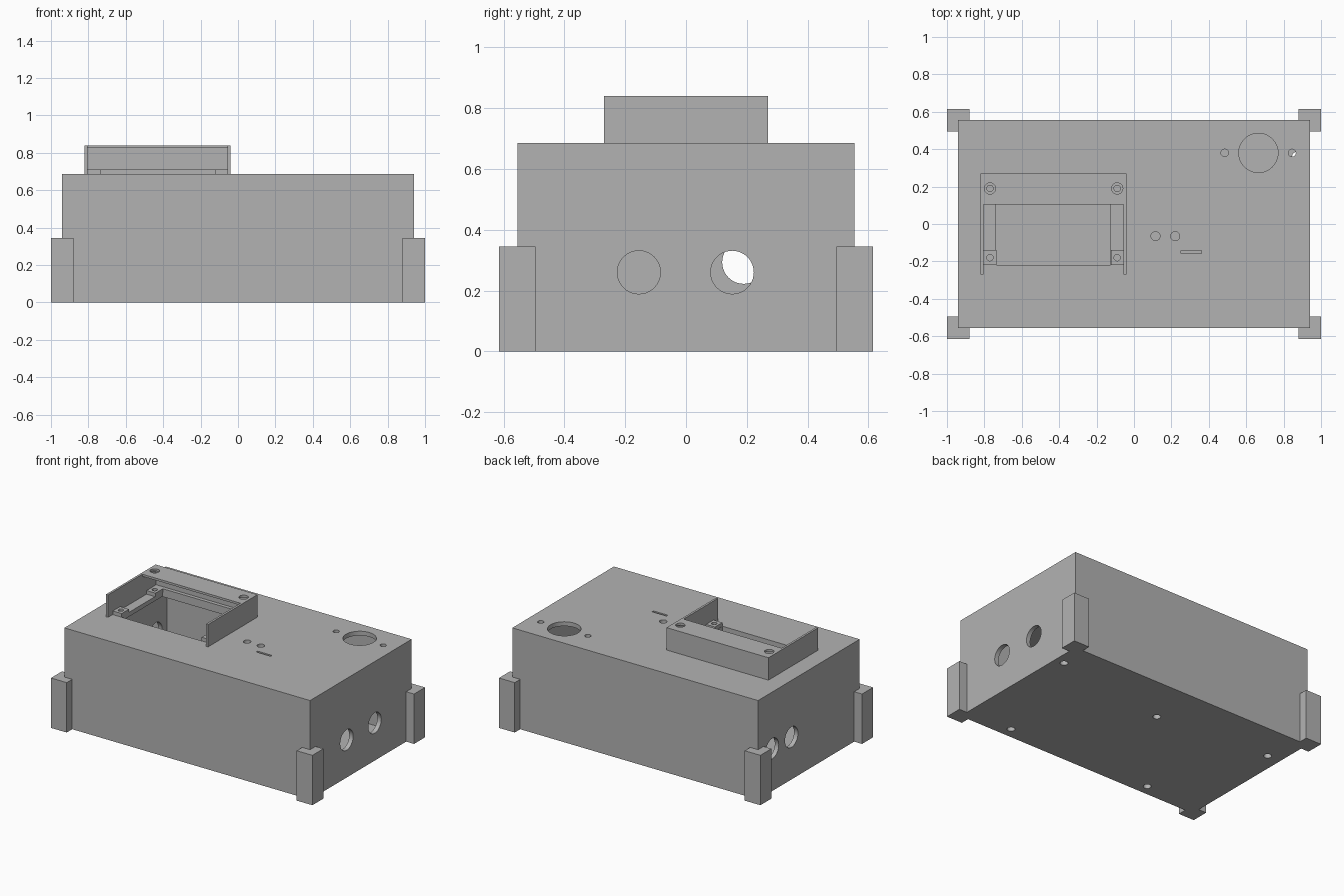
import bpy
import bmesh
from mathutils import Matrix, Vector

cube = bpy.data.objects.get("Cube")
if cube:
    bpy.data.objects.remove(cube, do_unlink=True)

grey = bpy.data.materials.new("plain grey")
grey.use_nodes = True
colour = (0.45, 0.45, 0.45, 1)
grey.diffuse_color = colour
grey.node_tree.nodes["Principled BSDF"].inputs["Base Color"].default_value = colour


def add_block(bm, x, y, z):
    """Box from (min, max) pairs."""
    size = Vector((x[1] - x[0], y[1] - y[0], z[1] - z[0]))
    mid = Vector((sum(x), sum(y), sum(z))) / 2
    bmesh.ops.create_cube(bm, size=1, matrix=Matrix.Translation(mid) @ Matrix.Diagonal(size.to_4d()))


def add_rod(bm, centre, radius, length, axis="Z"):
    turn = Matrix.Rotation(1.5707963, 4, "Y") if axis == "X" else Matrix()
    bmesh.ops.create_cone(bm, cap_ends=True, segments=40, radius1=radius, radius2=radius,
                          depth=length, matrix=Matrix.Translation(centre) @ turn)


def finish(name, bm):
    bmesh.ops.recalc_face_normals(bm, faces=bm.faces[:])
    mesh = bpy.data.meshes.new(name)
    bm.to_mesh(mesh)
    bm.free()
    mesh.materials.append(grey)
    obj = bpy.data.objects.new(name, mesh)
    bpy.context.collection.objects.link(obj)
    return obj


def cut(obj, bm):
    """Subtract a bmesh of separate solids, then discard it."""
    tool = finish("cutter", bm)
    tool.hide_render = True
    mod = obj.modifiers.new("cut", "BOOLEAN")
    mod.operation, mod.solver, mod.object = "DIFFERENCE", "EXACT", tool
    bpy.context.view_layer.objects.active = obj
    bpy.ops.object.modifier_apply(modifier=mod.name)
    bpy.data.objects.remove(tool, do_unlink=True)


def smooth_rims(obj):
    bpy.ops.object.select_all(action="DESELECT")
    obj.select_set(True)
    bpy.context.view_layer.objects.active = obj
    bpy.ops.object.shade_smooth_by_angle()


HX, HY, TOP, WALL = 0.94, 0.555, 0.685, 0.03

# Hollow enclosure
bm = bmesh.new()
add_block(bm, (-HX, HX), (-HY, HY), (0, TOP))
case = finish("enclosure", bm)
bm = bmesh.new()
add_block(bm, (WALL - HX, HX - WALL), (WALL - HY, HY - WALL), (WALL, TOP - WALL))
cut(case, bm)

# Openings in the lid, side walls and floor
bm = bmesh.new()
for x, y, r in [(0.665, 0.38, 0.105), (0.485, 0.38, 0.02), (0.845, 0.38, 0.02),
                (0.115, -0.065, 0.024), (0.22, -0.065, 0.024)]:
    add_rod(bm, (x, y, TOP), r, 0.1)
add_block(bm, (0.25, 0.36), (-0.158, -0.143), (0.6, 0.75))
add_block(bm, (-0.74, -0.125), (-0.22, 0.23), (0.6, 0.75))
for x, y, z in [(HX, -0.155, 0.26), (HX, 0.152, 0.26), (-HX, 0.19, 0.293), (-HX, 0.4, 0.293)]:
    add_rod(bm, (x, y, z), 0.071, 0.1, "X")
for x, y in [(0, 0.22), (0.87, 0.36), (0.595, -0.48), (-0.51, -0.48), (-0.84, 0.29)]:
    add_rod(bm, (x, y, 0), 0.025, 0.1)
cut(case, bm)
smooth_rims(case)

# L-shaped feet wrapped around the corners
outline = [(1, 0.615), (0.88, 0.615), (0.88, HY), (HX, HY), (HX, 0.495), (1, 0.495)]
for sx, side in [(-1, "right"), (1, "left")]:
    for sy, end in [(-1, "front"), (1, "back")]:
        bm = bmesh.new()
        base = bm.faces.new([bm.verts.new((sx * x, sy * y, 0)) for x, y in outline])
        up = bmesh.ops.extrude_face_region(bm, geom=[base])["geom"]
        bmesh.ops.translate(bm, vec=(0, 0, 0.345),
                            verts=[v for v in up if isinstance(v, bmesh.types.BMVert)])
        finish(f"{end}_{side}_foot", bm)

# Display bracket: side cheeks, back wall and ledge
X0, X1, RIM, HIGH = -0.82, -0.04, 0.015, 0.84
bm = bmesh.new()
add_block(bm, (X0, X0 + RIM), (-0.27, 0.27), (TOP, HIGH))
add_block(bm, (X1 - RIM, X1), (-0.27, 0.27), (TOP, HIGH))
add_block(bm, (X0 + RIM, X1 - RIM), (0.27 - RIM, 0.27), (TOP, HIGH))
add_block(bm, (X0 + RIM, X1 - RIM), (0.23, 0.27 - RIM), (TOP, 0.71))
finish("bracket_walls", bm)

# Bracket cover with screw access holes
posts_x = (-0.77, -0.09)
bm = bmesh.new()
add_block(bm, (X0 + RIM, X1 - RIM), (0.105, 0.27 - RIM), (HIGH - RIM, HIGH))
cover = finish("bracket_cover", bm)
bm = bmesh.new()
for x in posts_x:
    add_rod(bm, (x, 0.19, HIGH), 0.03, 0.1)
cut(cover, bm)
smooth_rims(cover)

# Mounting posts with screw holes
for x, side in zip(posts_x, ("right", "left")):
    for y, end in [(-0.18, "front"), (0.19, "back")]:
        bm = bmesh.new()
        add_block(bm, (x - 0.034, x + 0.034), (y - 0.04, y + 0.04), (TOP, 0.71))
        post = finish(f"{end}_{side}_post", bm)
        bm = bmesh.new()
        add_rod(bm, (x, y, 0.72), 0.017, 0.06)
        cut(post, bm)
        smooth_rims(post)
